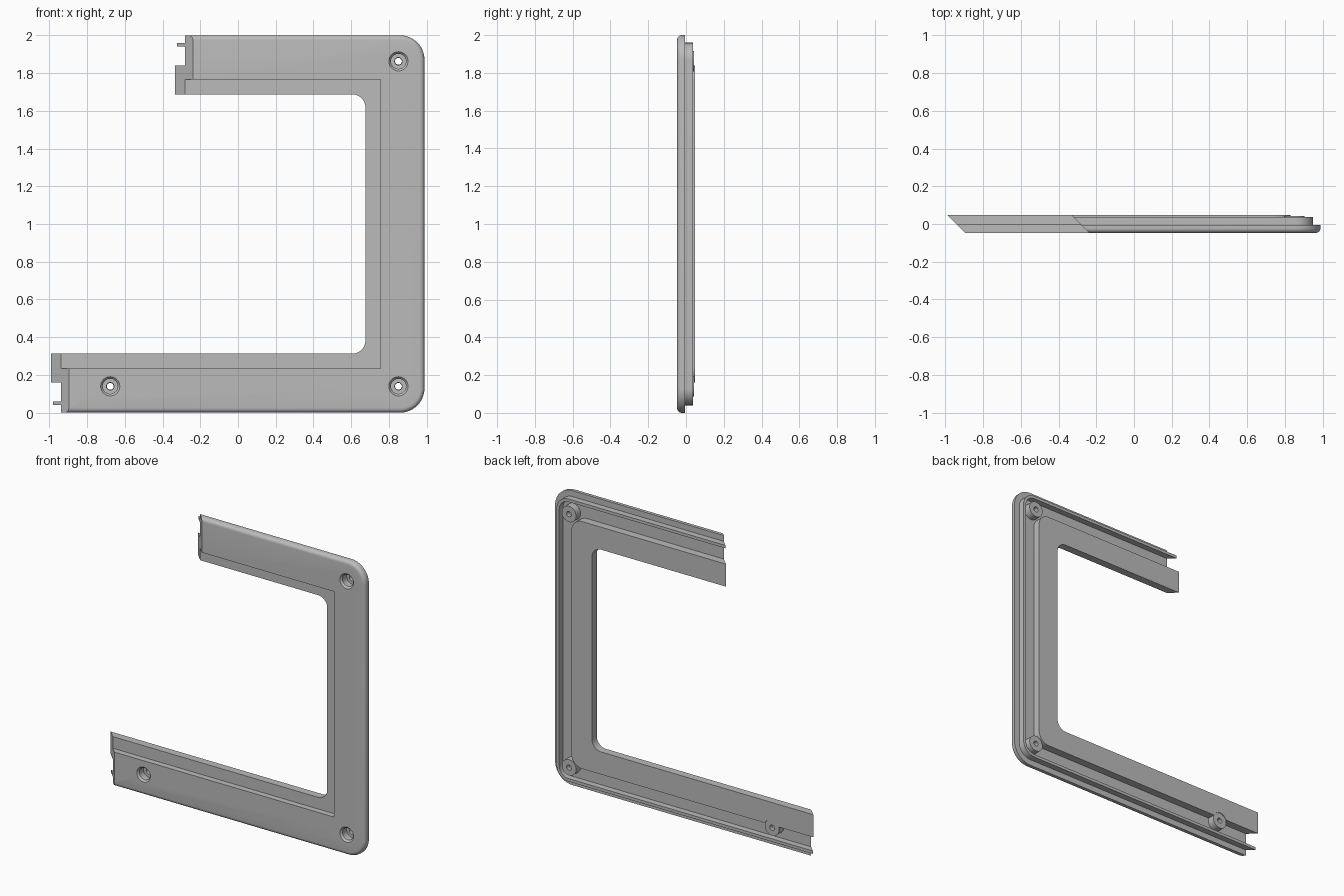
import bpy, bmesh, math
from mathutils import Vector

cube = bpy.data.objects.get("Cube")
if cube:
    bpy.data.objects.remove(cube, do_unlink=True)

SIDE = 0.988               # outer face of the upright
TOP_END, LOW_END = -0.286, -0.943   # mitred arm ends, at mid thickness
FRONT, MID, RIM, BACK = -0.047, -0.006, 0.036, 0.047

grey = bpy.data.materials.new("plain_grey")
grey.use_nodes = True
grey.diffuse_color = (0.5, 0.5, 0.5, 1)
grey.node_tree.nodes["Principled BSDF"].inputs["Base Color"].default_value = (0.5, 0.5, 0.5, 1)


def finish(name, bm):
    bmesh.ops.remove_doubles(bm, verts=bm.verts[:], dist=1e-5)
    bmesh.ops.recalc_face_normals(bm, faces=bm.faces[:])
    mesh = bpy.data.meshes.new(name)
    bm.to_mesh(mesh)
    bm.free()
    mesh.materials.append(grey)
    obj = bpy.data.objects.new(name, mesh)
    bpy.context.collection.objects.link(obj)
    return obj


def smooth(obj):
    bpy.ops.object.select_all(action="DESELECT")
    obj.select_set(True)
    bpy.context.view_layer.objects.active = obj
    bpy.ops.object.shade_smooth_by_angle(angle=math.radians(30))


def rail(d, y, r, steps=12):
    """Path round the C shape, inset by d, with corner radius r and mitred ends."""
    pts = [(TOP_END - y, y, 2 - d)]
    cx = SIDE - d - r
    for cz, start in ((2 - d - r, 90), (d + r, 0)):
        for i in range(steps + 1):
            a = math.radians(start - 90 * i / steps)
            pts.append((cx + r * math.cos(a), y, cz + r * math.sin(a)))
    pts.append((LOW_END - y, y, d))
    return pts


# Frame: cross-section swept round the C (inset, depth, corner radius)
section = [(0, MID, 0.13)]
f = 0.025
for i in range(7):
    a = math.radians(15 * i)
    d = f - f * math.cos(a)
    section.append((d, FRONT + f - f * math.sin(a), 0.13 - d))
section += [
    (0.234, FRONT, 0), (0.234, MID, 0),            # step down to the inner lip
    (0.313, MID, 0.07), (0.313, BACK, 0.07),       # opening edge
    (0.16, BACK, 0.08), (0.16, MID, 0.08),         # thick back band
    (0.06, MID, 0.07), (0.06, RIM, 0.07),          # channel and thin rim
    (0.04, RIM, 0.09), (0.04, MID, 0.09),
]
bm = bmesh.new()
rows = [[bm.verts.new(p) for p in rail(*s)] for s in section]
for a, b in zip(rows, rows[1:] + rows[:1]):
    for i in range(len(a) - 1):
        bm.faces.new((a[i], a[i + 1], b[i + 1], b[i]))
bm.faces.new([r[0] for r in rows])
bm.faces.new([r[-1] for r in rows])
frame = finish("frame", bm)


def lathe(name, profile, centre, steps=32):
    """Closed profile of (radius, depth) turned about the y axis."""
    bm = bmesh.new()
    rings = []
    for r, y in profile:
        ring = []
        for i in range(steps):
            a = math.tau * i / steps
            ring.append(bm.verts.new((centre[0] + r * math.cos(a), y, centre[1] + r * math.sin(a))))
        rings.append(ring)
    for a, b in zip(rings, rings[1:] + rings[:1]):
        for i in range(steps):
            j = (i + 1) % steps
            bm.faces.new((a[i], a[j], b[j], b[i]))
    return finish(name, bm)


# Screw bosses: each fills a bored hole, with a countersunk seat in front
R = 0.054
boss = [(R, FRONT), (R, 0.043), (0.018, 0.043), (0.02, 0.01),
        (0.04, 0.01), (0.04, FRONT + 0.012), (0.051, FRONT)]
spots = {"upper_boss": (0.85, 1.862), "lower_boss": (0.85, 0.14), "arm_boss": (-0.677, 0.14)}
for name, centre in spots.items():
    bm = bmesh.new()
    bmesh.ops.create_cone(bm, cap_ends=True, segments=32, radius1=R, radius2=R, depth=0.3)
    for v in bm.verts:
        v.co = Vector((centre[0] + v.co.x, v.co.z, centre[1] + v.co.y))
    cutter = finish(name + "_cutter", bm)
    cutter.hide_render = True
    cutter.hide_viewport = True
    cut = frame.modifiers.new(name, "BOOLEAN")
    cut.operation = "DIFFERENCE"
    cut.solver = "EXACT"
    cut.object = cutter
    smooth(lathe(name, boss, centre))
smooth(frame)
